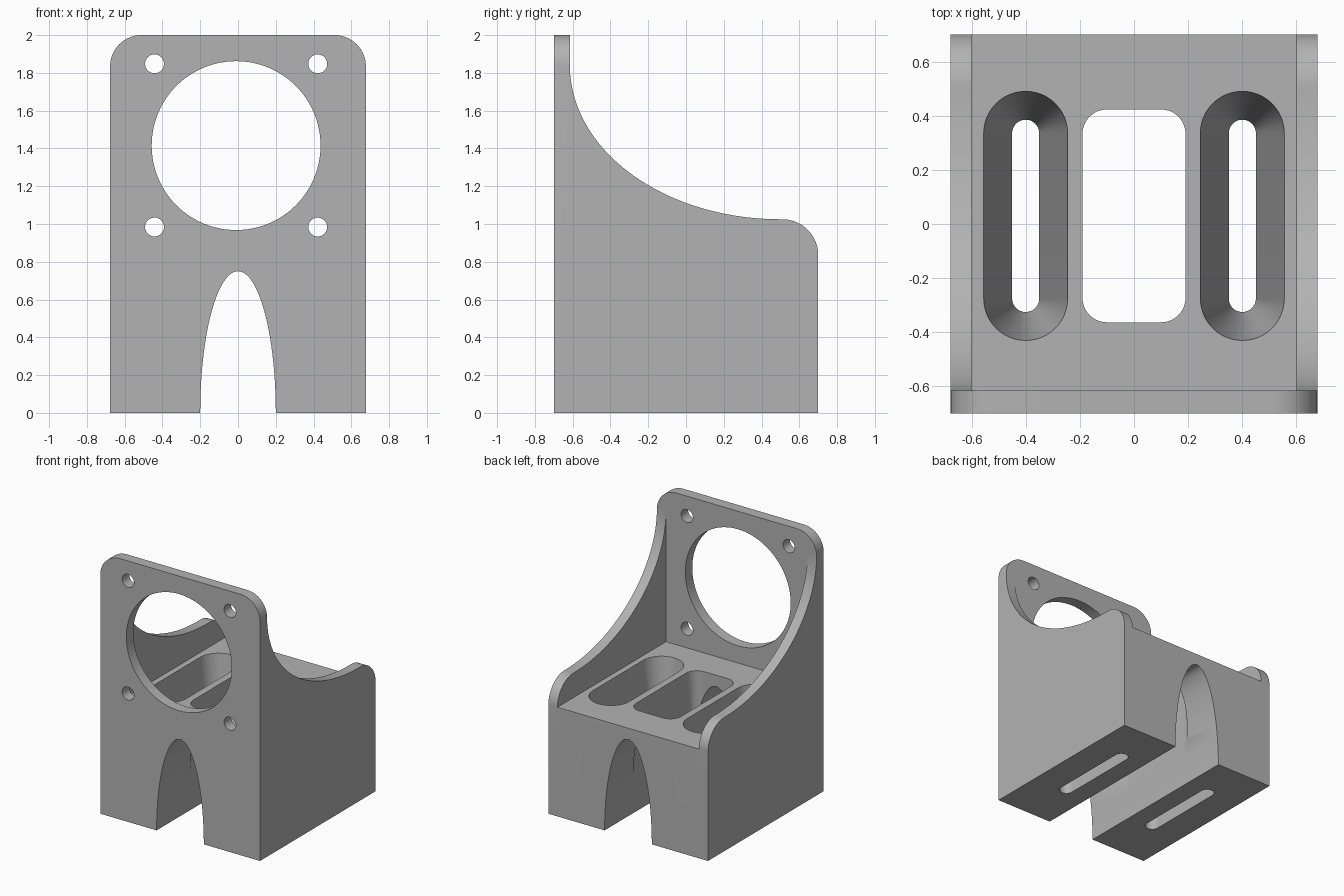
import bpy
from math import sin, cos, pi, radians

cube = bpy.data.objects.get("Cube")
if cube:
    bpy.data.objects.remove(cube, do_unlink=True)

grey = bpy.data.materials.new("plain_grey")
grey.use_nodes = True
grey.diffuse_color = (0.45, 0.45, 0.45, 1)
grey.node_tree.nodes["Principled BSDF"].inputs["Base Color"].default_value = (0.45, 0.45, 0.45, 1)

HALF_W, HALF_D, DECK = 0.677, 0.7, 0.837
PLATE_Y, WALL_X, SLOT_Y = -0.615, 0.6, 0.03


def arc(cx, cy, rx, ry, start, end, n=16):
    """Points along an elliptical arc, angles in degrees."""
    angles = [radians(start + (end - start) * i / n) for i in range(n + 1)]
    return [(cx + rx * cos(a), cy + ry * sin(a)) for a in angles]


def rounded_rect(cx, cy, hx, hy, r, n=12):
    pts = []
    for k, (sx, sy) in enumerate([(1, 1), (-1, 1), (-1, -1), (1, -1)]):
        pts += arc(cx + sx * (hx - r), cy + sy * (hy - r), r, r, 90 * k, 90 * k + 90, n)
    # drop the repeated points that full-radius ends produce
    return [p for i, p in enumerate(pts)
            if abs(p[0] - pts[i - 1][0]) + abs(p[1] - pts[i - 1][1]) > 1e-5]


def loft(name, axis, ring_a, a, ring_b, b):
    """Closed solid between two matching rings set at a and b along an axis."""
    place = {"x": lambda p, t: (t, p[0], p[1]),
             "y": lambda p, t: (p[0], t, p[1]),
             "z": lambda p, t: (p[0], p[1], t)}[axis]
    n = len(ring_a)
    verts = [place(p, a) for p in ring_a] + [place(p, b) for p in ring_b]
    faces = [list(range(n))[::-1], list(range(n, 2 * n))]
    faces += [(i, (i + 1) % n, n + (i + 1) % n, n + i) for i in range(n)]
    if axis == "y":
        faces = [list(f)[::-1] for f in faces]
    mesh = bpy.data.meshes.new(name)
    mesh.from_pydata(verts, [], faces)
    mesh.materials.append(grey)
    obj = bpy.data.objects.new(name, mesh)
    bpy.context.collection.objects.link(obj)
    return obj


def prism(name, axis, ring, a, b):
    return loft(name, axis, ring, a, ring, b)


# Side silhouette: tall plate, sweeping side walls, rounded rear corner
side = [(-HALF_D, 0), (HALF_D, 0)]
side += arc(0.51, 0.835, 0.19, 0.19, 0, 90)
side += arc(0.5, 1.84, 1.115, 0.815, 270, 180, 48)
side += [(PLATE_Y, 2), (-HALF_D, 2)]
bracket = prism("motor_bracket", "x", side, -0.8, 0.8)

# Front silhouette with rounded top corners
front = [(-HALF_W, -0.1), (HALF_W, -0.1)]
front += arc(HALF_W - 0.165, 1.835, 0.165, 0.165, 0, 90)
front += arc(-HALF_W + 0.165, 1.835, 0.165, 0.165, 90, 180)
steps = [(prism("front_outline", "y", front, -1, 1), "INTERSECT")]

# Open space between the side walls, above the deck
room = [(-WALL_X, PLATE_Y), (WALL_X, PLATE_Y), (WALL_X, 1), (-WALL_X, 1)]
cutters = [prism("deck_space", "z", room, DECK, 2.5)]

# Large round opening and four screw holes in the plate
cutters.append(prism("motor_opening", "y", arc(-0.01, 1.415, 0.447, 0.447, 0, 360, 96)[:-1], -1, -0.5))
for x in (-0.442, 0.422):
    for z in (0.984, 1.848):
        cutters.append(prism("screw_hole", "y", arc(x, z, 0.05, 0.05, 0, 360, 32)[:-1], -1, -0.5))

# Arched tunnel and the rectangular well above it
arch = [(-0.2, -0.1), (0.2, -0.1)] + arc(0, 0, 0.2, 0.75, 0, 180, 64)
cutters.append(prism("arch_tunnel", "y", arch, -1, 1))
cutters.append(prism("centre_well", "z", rounded_rect(0, SLOT_Y, 0.19, 0.393, 0.09), 0.1, 1))

# Tapered mounting slots, extended a little past both faces
grow = 0.105 * 0.05 / DECK
for x in (-0.4, 0.4):
    low, high = 0.05 - grow, 0.155 + grow
    cutters.append(loft("mounting_slot", "z",
                        rounded_rect(x, SLOT_Y, low, low + 0.305, low), -0.05,
                        rounded_rect(x, SLOT_Y, high, high + 0.305, high), DECK + 0.05))

# Apply every cut, then remove the helpers
bpy.context.view_layer.objects.active = bracket
bracket.select_set(True)
for tool, operation in steps + [(c, "DIFFERENCE") for c in cutters]:
    mod = bracket.modifiers.new(tool.name, "BOOLEAN")
    mod.object, mod.operation, mod.solver = tool, operation, "EXACT"
    bpy.ops.object.modifier_apply(modifier=mod.name)
    bpy.data.objects.remove(tool, do_unlink=True)
bpy.ops.object.shade_smooth_by_angle(angle=radians(30))
